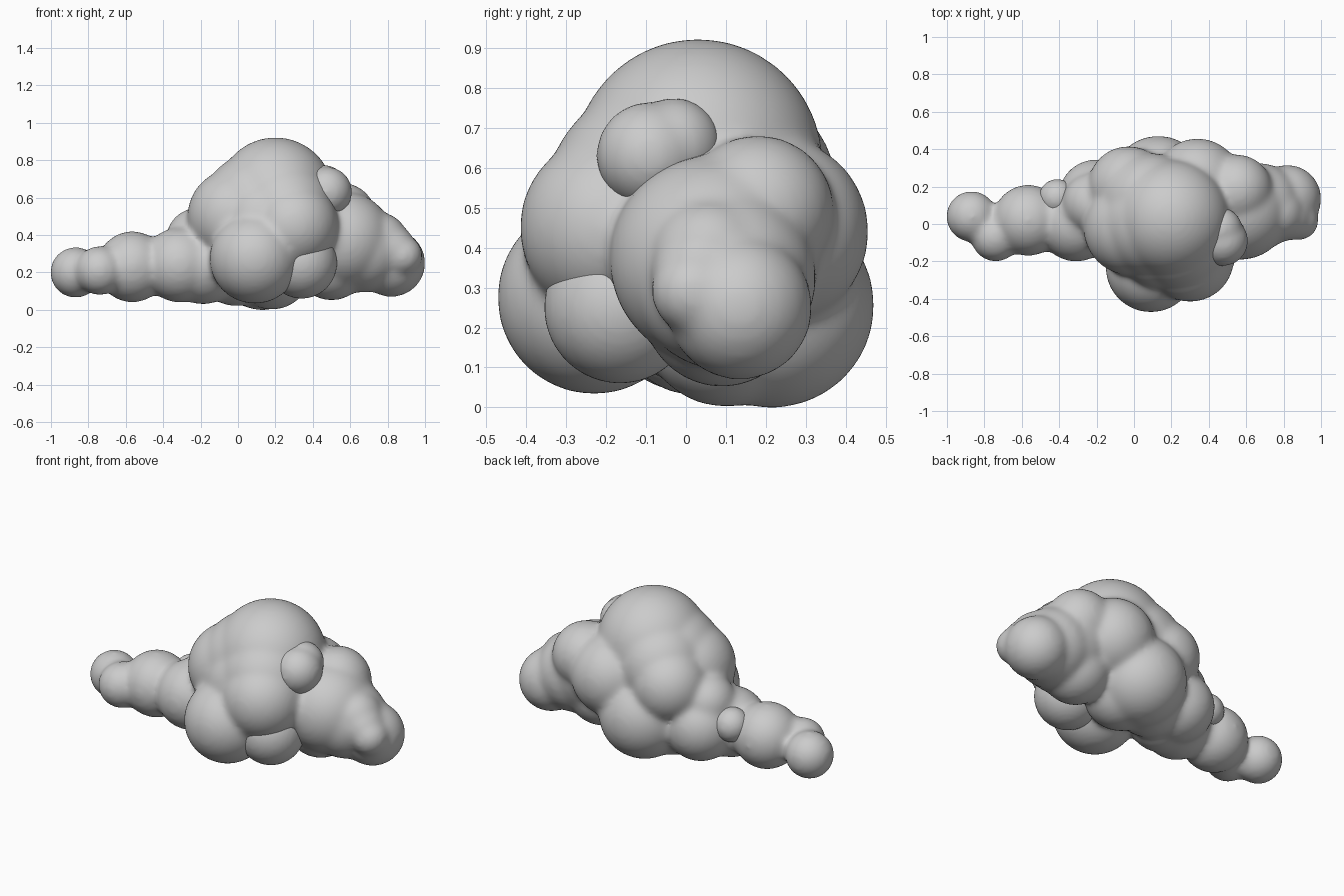
import bpy, bmesh
from mathutils import Matrix, Vector

cube = bpy.data.objects.get("Cube")
if cube:
    bpy.data.objects.remove(cube, do_unlink=True)

colour = (0.6, 0.6, 0.6, 1)
grey = bpy.data.materials.new("soft grey")
grey.use_nodes = True
grey.diffuse_color = colour
grey.node_tree.nodes["Principled BSDF"].inputs["Base Color"].default_value = colour


def ball(x, y, z, radius):
    """A puff as centre and radius in one vector."""
    return Vector((x, y, z, radius))


def between(first, second, share=0.5):
    """A puff that fills the gap on the way from one puff to another."""
    return first.lerp(second, share)


def puffs(name, balls, softness):
    """Melt the given balls into one soft object."""
    bm = bmesh.new()
    for puff in balls:
        bmesh.ops.create_icosphere(bm, subdivisions=4, radius=puff.w,
                                   matrix=Matrix.Translation(puff.xyz))
    mesh = bpy.data.meshes.new(name)
    bm.to_mesh(mesh)
    bm.free()
    mesh.materials.append(grey)
    mesh.shade_smooth()
    obj = bpy.data.objects.new(name, mesh)
    bpy.context.collection.objects.link(obj)
    remesh = obj.modifiers.new("merge", 'REMESH')
    remesh.mode = 'VOXEL'
    remesh.voxel_size = 0.014
    remesh.use_smooth_shade = True
    soften = obj.modifiers.new("soften", 'SMOOTH')
    soften.factor = 0.5
    soften.iterations = softness


# Tall middle of the cloud
top = ball(0.2, 0.03, 0.61, 0.313)
shoulder = ball(-0.015, -0.02, 0.5, 0.256)
back_shoulder = ball(-0.03, 0.2, 0.47, 0.217)
chest = ball(0.3, -0.18, 0.45, 0.237)
front_foot = ball(0.09, -0.23, 0.275, 0.243)
crown = [top, shoulder, back_shoulder, chest, front_foot,
         between(top, shoulder), between(top, back_shoulder),
         between(top, chest), between(shoulder, chest)]

# Low base under the middle
back_foot = ball(0.13, 0.215, 0.255, 0.257)
keel = ball(0.18, 0.1, 0.215, 0.215)
hip = ball(-0.2, 0.14, 0.245, 0.207)
back_bump = ball(-0.22, 0.11, 0.38, 0.165)
base = [back_foot, keel, hip, back_bump, between(keel, hip)]

# Chain of puffs running to the thin end
tail_root = ball(-0.31, 0, 0.24, 0.202)
tail_middle = ball(-0.565, 0.02, 0.23, 0.191)
tail_bend = ball(-0.74, -0.07, 0.21, 0.132)
tail_tip = ball(-0.868, 0.04, 0.2, 0.137)
tail_neck = ball(-0.44, 0.02, 0.24, 0.15)
tail = [between(keel, tail_root, 0.75), tail_root, tail_neck,
        tail_middle, tail_bend, tail_tip]

# Broad side of the cloud with its end puff and tapered nub
side_back = ball(0.34, 0.22, 0.44, 0.238)
side_top = ball(0.55, 0.18, 0.49, 0.192)
side_main = ball(0.57, 0.07, 0.37, 0.262)
side_foot = ball(0.5, 0.09, 0.25, 0.2)
side_end = ball(0.82, 0.135, 0.25, 0.182)
nub_tip = ball(0.88, 0.02, 0.29, 0.108)
nub_root = ball(0.76, 0.06, 0.37, 0.15)
side = [side_back, side_top, side_main, side_foot, side_end,
        between(side_main, side_end, 0.4),
        nub_tip, nub_root, between(nub_tip, nub_root)]

puffs("cloud_body", crown + base + tail + side, softness=25)

# Puffs with crisp edges against the body
upper_front = ball(0.475, -0.09, 0.63, 0.135)
upper_back = ball(0.46, -0.03, 0.655, 0.12)
puffs("upper_puff", [upper_front, upper_back], softness=12)
puffs("lower_front_puff", [ball(0.34, -0.165, 0.25, 0.19)], softness=2)
puffs("tail_puff", [ball(-0.41, 0.14, 0.3, 0.1)], softness=2)
